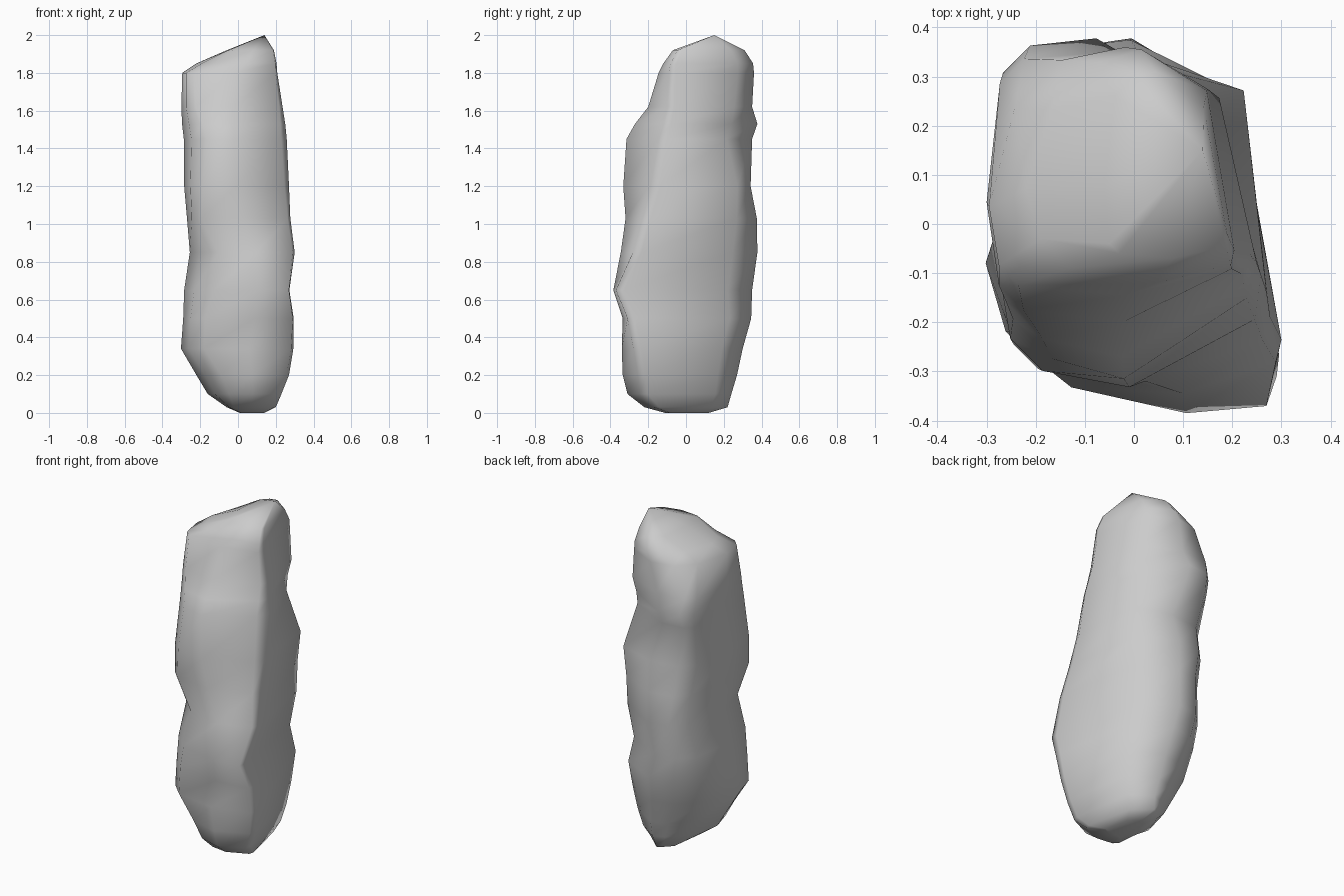
import bpy, bmesh, math

# Rock cross-sections: height, then the reach toward
# +x, +x+y, +y, -x+y, -x, -x-y, -y, +x-y (diagonals given as |x|+|y|)
LEVELS = [
    (0.00, 0.14, 0.18, 0.12, 0.08, -0.01, 0.08, 0.11, 0.22),
    (0.03, 0.20, 0.27, 0.22, 0.19, 0.06, 0.23, 0.22, 0.36),
    (0.10, 0.23, 0.33, 0.24, 0.23, 0.16, 0.32, 0.31, 0.46),
    (0.20, 0.27, 0.37, 0.27, 0.29, 0.22, 0.38, 0.335, 0.51),
    (0.34, 0.293, 0.41, 0.30, 0.37, 0.302, 0.48, 0.34, 0.56),
    (0.50, 0.295, 0.45, 0.345, 0.45, 0.29, 0.47, 0.335, 0.60),
    (0.65, 0.272, 0.41, 0.35, 0.49, 0.285, 0.46, 0.385, 0.64),
    (0.85, 0.30, 0.46, 0.378, 0.49, 0.255, 0.40, 0.345, 0.57),
    (1.03, 0.277, 0.475, 0.375, 0.515, 0.27, 0.49, 0.32, 0.50),
    (1.20, 0.27, 0.495, 0.342, 0.49, 0.285, 0.485, 0.332, 0.44),
    (1.45, 0.258, 0.385, 0.35, 0.56, 0.287, 0.44, 0.315, 0.38),
    (1.53, 0.25, 0.40, 0.378, 0.575, 0.296, 0.42, 0.27, 0.35),
    (1.62, 0.236, 0.43, 0.35, 0.56, 0.30, 0.40, 0.20, 0.32),
    (1.80, 0.208, 0.425, 0.36, 0.48, 0.295, 0.36, 0.145, 0.29),
    (1.85, 0.204, 0.42, 0.355, 0.40, 0.22, 0.22, 0.12, 0.28),
    (1.92, 0.19, 0.38, 0.31, 0.30, 0.06, 0.09, 0.07, 0.23),
]
TOP = (0.14, 0.15, 2.0)
# Rock corners: (octagon edge, fraction along that edge, counter-clockwise)
CORNERS = [(0, 0.08), (1, 0.4), (2, 0.45), (3, 0.15), (3, 0.7), (4, 0.6),
           (5, 0.25), (5, 0.75), (6, 0.55), (7, 0.85)]


def meet(a, ha, b, hb):
    """Corner where two support lines (angle, distance) cross."""
    s = math.sin(b - a)
    return ((ha * math.sin(b) - hb * math.sin(a)) / s,
            (hb * math.cos(a) - ha * math.cos(b)) / s)


def ring(bm, level):
    z = level[0]
    h = [d / math.sqrt(2) if k % 2 else d for k, d in enumerate(level[1:])]
    q = math.pi / 4
    start = [meet((k - 1) * q, h[k - 1], k * q, h[k]) for k in range(8)]
    verts = []
    for k, f in CORNERS:
        (x0, y0), (x1, y1) = start[k], start[(k + 1) % 8]
        verts.append(bm.verts.new((x0 + f * (x1 - x0), y0 + f * (y1 - y0), z)))
    return verts


# Loft the rock from ring to ring, closing the base and the tip
bm = bmesh.new()
rings = [ring(bm, lv) for lv in LEVELS]
n = len(CORNERS)
for a, b in zip(rings, rings[1:]):
    for i in range(n):
        j = (i + 1) % n
        bm.faces.new((a[i], a[j], b[j], b[i]))
bm.faces.new(rings[0][::-1])
tip = bm.verts.new(TOP)
for i in range(n):
    bm.faces.new((rings[-1][i], rings[-1][(i + 1) % n], tip))
bmesh.ops.recalc_face_normals(bm, faces=bm.faces)

mesh = bpy.data.meshes.new("rock_pillar")
bm.to_mesh(mesh)
bm.free()
rock = bpy.data.objects.new("rock_pillar", mesh)
bpy.context.collection.objects.link(rock)
for p in mesh.polygons:
    p.use_smooth = True
